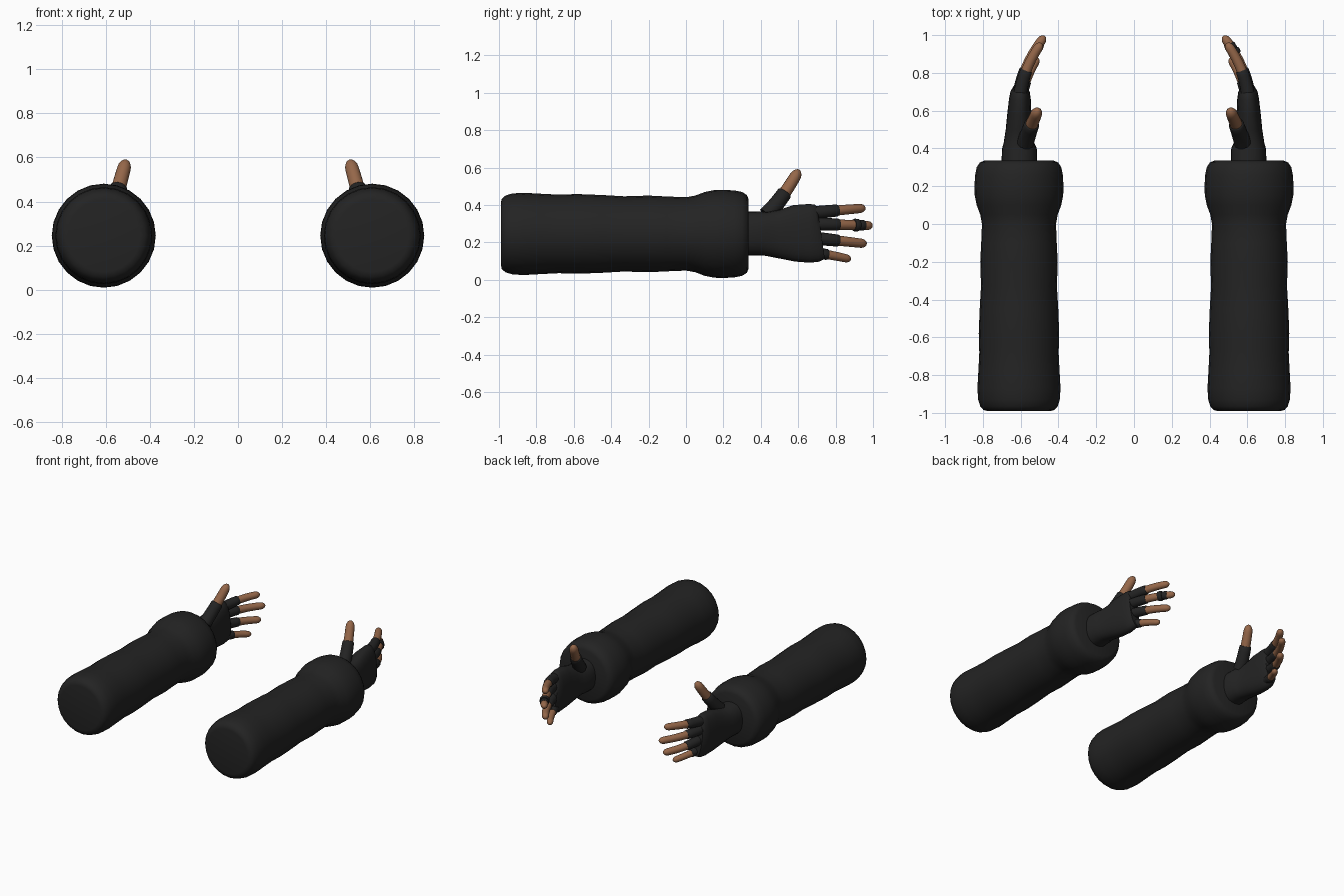
import bpy, bmesh, math
from mathutils import Vector

if "Cube" in bpy.data.objects:
    bpy.data.objects.remove(bpy.data.objects["Cube"], do_unlink=True)


def material(name, rgb):
    m = bpy.data.materials.new(name)
    m.use_nodes = True
    m.diffuse_color = (*rgb, 1)
    bsdf = next(n for n in m.node_tree.nodes if n.type == 'BSDF_PRINCIPLED')
    bsdf.inputs["Base Color"].default_value = (*rgb, 1)
    return m


CLOTH = material("black cloth", (0.017, 0.017, 0.017))
SKIN = material("brown skin", (0.30, 0.135, 0.067))


def loft(name, rings, mat, side, sides=16, power=1.0):
    """Skin closed rings (centre, half width, half height) along a path; side mirrors x."""
    bm = bmesh.new()
    loops = []
    for i, (c, rw, rh) in enumerate(rings):
        before, after = rings[max(i - 1, 0)][0], rings[min(i + 1, len(rings) - 1)][0]
        tangent = (after - before).normalized()
        across = tangent.cross(Vector((0, 0, 1))).normalized()
        up = across.cross(tangent)
        loop = []
        for k in range(sides):
            a = math.tau * k / sides
            u, v = math.cos(a), math.sin(a)
            u = math.copysign(abs(u) ** power, u)
            v = math.copysign(abs(v) ** power, v)
            p = c + across * rw * u + up * rh * v
            loop.append(bm.verts.new((p.x * side, p.y, p.z)))
        loops.append(loop)
    for a, b in zip(loops, loops[1:]):
        for k in range(sides):
            n = (k + 1) % sides
            bm.faces.new((a[k], a[n], b[n], b[k]))
    bm.faces.new(loops[0])
    bm.faces.new(loops[-1])
    bmesh.ops.recalc_face_normals(bm, faces=bm.faces)
    mesh = bpy.data.meshes.new(name)
    bm.to_mesh(mesh)
    bm.free()
    mesh.materials.append(mat)
    obj = bpy.data.objects.new(name, mesh)
    bpy.context.collection.objects.link(obj)
    bpy.ops.object.select_all(action='DESELECT')
    obj.select_set(True)
    bpy.context.view_layer.objects.active = obj
    bpy.ops.object.shade_smooth_by_angle(angle=math.radians(50))
    return obj


def bend(points, t):
    a, b, c = (Vector(p) for p in points)
    return a * (1 - t) ** 2 + b * 2 * t * (1 - t) + c * t * t


def digit(name, points, r, glove_end, side):
    """Tapered rounded finger with a slightly thicker glove tube over its base."""
    length = (Vector(points[2]) - Vector(points[0])).length
    steps = [i / 10 for i in range(9)] + [0.86, 0.91, 0.95, 0.98, 0.995, 1]
    rings = []
    for t in steps:
        left = min((1 - t) * length / (r * 1.1), 1)
        s = max(r * (1.08 - 0.22 * t) * math.sqrt(1 - (1 - left) ** 2), 0.002)
        rings.append((bend(points, t), s, s))
    loft(name, rings, SKIN, side)
    tube = []
    for i in range(6):
        s = r * (1.3 - 0.03 * i)
        tube.append((bend(points, glove_end * i / 5), s, s))
    tube.append((bend(points, glove_end + 0.015), r * 1.03, r * 1.03))
    loft(name + "_glove", tube, CLOTH, side)


# Sleeve outline: (position along arm, radius)
SLEEVE = [(-0.99, 0.165), (-0.985, 0.188), (-0.965, 0.205), (-0.93, 0.216), (-0.87, 0.22),
          (-0.78, 0.215), (-0.68, 0.21), (-0.58, 0.213), (-0.45, 0.208), (-0.33, 0.201),
          (-0.2, 0.205), (-0.1, 0.2), (0, 0.196), (0.05, 0.205), (0.1, 0.224), (0.15, 0.234),
          (0.2, 0.236), (0.26, 0.232), (0.3, 0.224), (0.325, 0.208), (0.335, 0.185)]

# Hand outline: (x, y, z, half width, half height)
HAND = [(0.607, 0.3, 0.247, 0.095, 0.118), (0.607, 0.4, 0.247, 0.092, 0.117),
        (0.61, 0.43, 0.245, 0.08, 0.117), (0.609, 0.5, 0.243, 0.07, 0.13),
        (0.607, 0.58, 0.248, 0.064, 0.151), (0.604, 0.66, 0.248, 0.058, 0.157),
        (0.603, 0.7, 0.249, 0.051, 0.153), (0.602, 0.72, 0.252, 0.038, 0.142)]

# Fingers: curve points, radius, glove coverage
FINGERS = {
    "index_finger": ([(0.606, 0.66, 0.355), (0.59, 0.82, 0.373), (0.49, 0.957, 0.383)], 0.028, 0.48),
    "middle_finger": ([(0.61, 0.66, 0.298), (0.595, 0.84, 0.295), (0.472, 0.995, 0.289)], 0.028, 0.44),
    "ring_finger": ([(0.606, 0.66, 0.225), (0.59, 0.83, 0.208), (0.485, 0.963, 0.192)], 0.028, 0.47),
    "little_finger": ([(0.598, 0.66, 0.148), (0.58, 0.77, 0.135), (0.508, 0.88, 0.109)], 0.025, 0.43),
}
THUMB = [(0.575, 0.43, 0.345), (0.55, 0.515, 0.43), (0.507, 0.605, 0.588)]

for label, side in (("left", 1), ("right", -1)):
    loft(label + "_sleeve", [(Vector((0.609, y, 0.245)), r, r) for y, r in SLEEVE],
         CLOTH, side, sides=24)
    loft(label + "_hand", [(Vector(h[:3]), h[3], h[4]) for h in HAND],
         CLOTH, side, sides=24, power=0.85)
    for part, (points, r, cover) in FINGERS.items():
        digit(f"{label}_{part}", points, r, cover, side)
    digit(label + "_thumb", THUMB, 0.035, 0.56, side)

# Cloth bands worn on the left middle finger only
path = FINGERS["middle_finger"][0]
for name, t0, t1, r in (("wide_band", 0.69, 0.77, 0.034), ("narrow_band", 0.77, 0.86, 0.029)):
    loft("left_middle_" + name,
         [(bend(path, t0 + (t1 - t0) * f), r * s, r * s)
          for f, s in ((0, 0.9), (0.2, 1), (0.8, 1), (1, 0.9))], CLOTH, 1)
